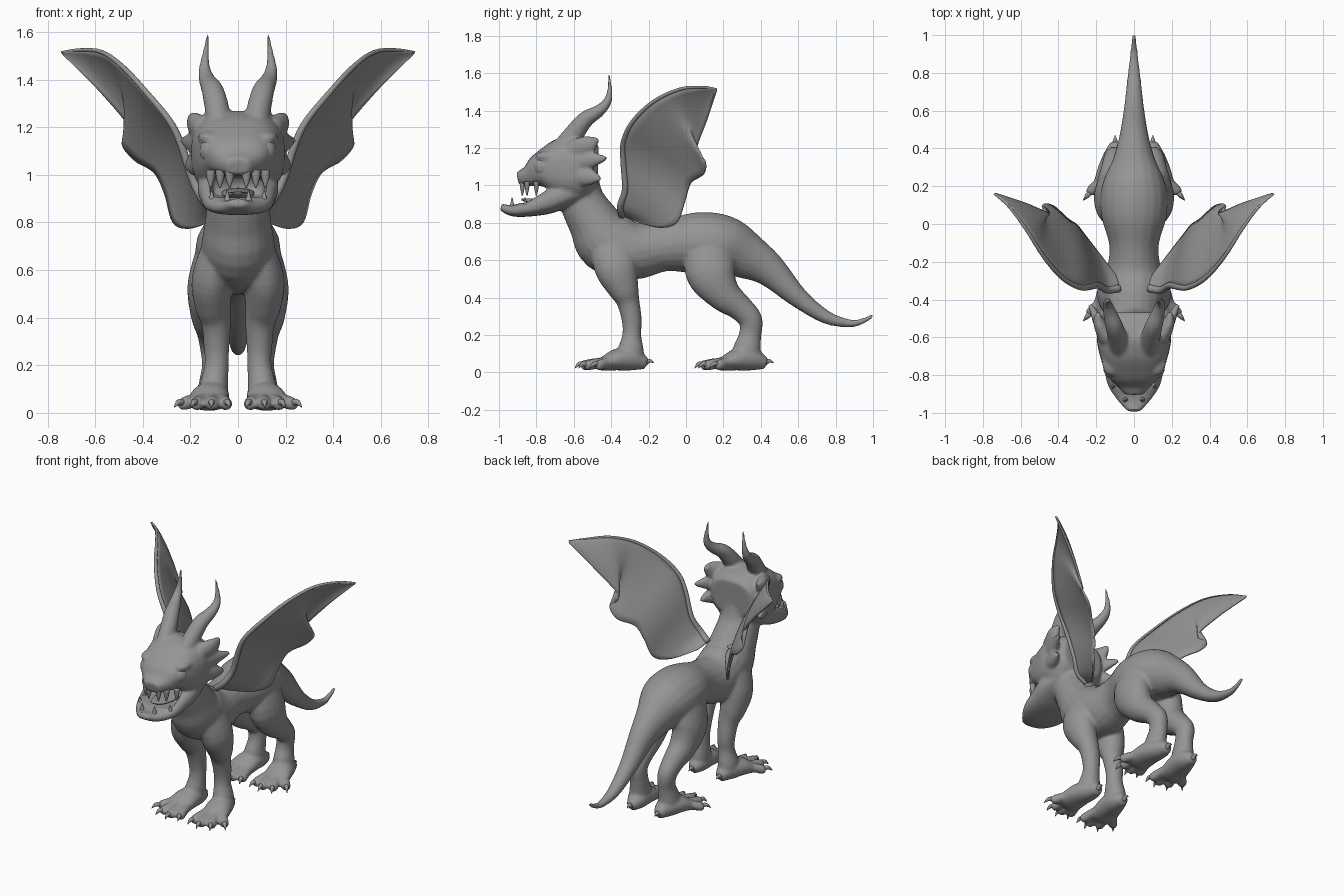
import bpy, bmesh, math
from mathutils import Vector

if "Cube" in bpy.data.objects:
    bpy.data.objects.remove(bpy.data.objects["Cube"])

grey = bpy.data.materials.new("stone_grey")
grey.use_nodes = True
grey.diffuse_color = (0.3, 0.3, 0.3, 1)
grey.node_tree.nodes["Principled BSDF"].inputs["Base Color"].default_value = (0.3, 0.3, 0.3, 1)


def spline(pts, steps):
    """Catmull-Rom samples through tuples of any size."""
    p = [pts[0]] + list(pts) + [pts[-1]]
    out = []
    for a, b, c, d in zip(p, p[1:], p[2:], p[3:]):
        for i in range(steps):
            t = i / steps
            out.append([0.5 * (2 * q + (r - o) * t + (2 * o - 5 * q + 4 * r - s) * t * t
                               + (3 * q - o - 3 * r + s) * t ** 3) for o, q, r, s in zip(a, b, c, d)])
    return out + [list(pts[-1])]


def loft(bm, stations, side=1, power=1.0, sides=20, steps=4):
    """Closed tube through stations (x, y, z, radius across, radius along)."""
    st = spline(stations, steps)
    mid = [Vector((s[0] * side, s[1], s[2])) for s in st]
    rings = []
    for i, s in enumerate(st):
        tan = (mid[min(i + 1, len(mid) - 1)] - mid[max(i - 1, 0)]).normalized()
        across = Vector((1, 0, 0))
        across = (across - tan * across.dot(tan)).normalized()
        up = tan.cross(across)
        ring = []
        for k in range(sides):
            a = math.tau * k / sides
            c, w = [math.copysign(abs(f) ** power, f) for f in (math.cos(a), math.sin(a))]
            ring.append(bm.verts.new(mid[i] + across * c * max(s[3], 0.001) + up * w * max(s[4], 0.001)))
        rings.append(ring)
    for r, q in zip(rings, rings[1:]):
        for k in range(sides):
            n = (k + 1) % sides
            bm.faces.new((r[k], r[n], q[n], q[k]))
    bm.faces.new(rings[0][::-1])
    bm.faces.new(rings[-1])


def ball(bm, at, size, side=1):
    made = bmesh.ops.create_uvsphere(bm, u_segments=24, v_segments=16, radius=1)["verts"]
    for v in made:
        v.co = Vector([c * s for c, s in zip(v.co, size)]) + Vector((at[0] * side, at[1], at[2]))


def finish(bm, name):
    bmesh.ops.recalc_face_normals(bm, faces=bm.faces)
    me = bpy.data.meshes.new(name)
    bm.to_mesh(me)
    bm.free()
    me.materials.append(grey)
    for f in me.polygons:
        f.use_smooth = True
    ob = bpy.data.objects.new(name, me)
    bpy.context.collection.objects.link(ob)
    return ob


skin, claws, eyes, teeth = [bmesh.new() for _ in range(4)]

# neck, trunk and tail: y, z, half width, half depth
spine = [(-.57, 1.05, .11, .1), (-.555, .92, .125, .12), (-.49, .8, .14, .14), (-.42, .7, .155, .17),
         (-.28, .65, .15, .155), (-.12, .675, .13, .135), (.05, .69, .175, .165), (.2, .68, .17, .16),
         (.33, .62, .115, .125), (.45, .545, .08, .09), (.6, .4, .055, .055), (.75, .295, .038, .036),
         (.88, .262, .023, .021), (.95, .277, .016, .015), (1, .305, .01, .01)]
loft(skin, [(0,) + s for s in spine])

# skull and lower jaw
skull = [(-.47, 1.1, .14, .11), (-.52, 1.1, .18, .15), (-.6, 1.09, .198, .18), (-.7, 1.085, .18, .155),
         (-.78, 1.075, .15, .1), (-.84, 1.05, .105, .058), (-.9, 1.035, .05, .035)]
jaw = [(-.53, .99, .14, .06), (-.65, .95, .17, .07), (-.75, .91, .16, .066),
       (-.85, .875, .14, .043), (-.93, .865, .09, .03), (-.99, .885, .035, .018)]
for part in (skull, jaw):
    loft(skin, [(0,) + s for s in part], power=.75, sides=28)

horn = [(.075, -.68, 1.17, .05, .06), (.085, -.61, 1.26, .052, .055), (.105, -.54, 1.35, .047, .045),
        (.128, -.47, 1.395, .036, .034), (.14, -.425, 1.44, .026, .025), (.137, -.408, 1.5, .016, .016),
        (.125, -.412, 1.6, .005, .005)]
front_leg = [(.08, -.4, .7, .07, .12), (.11, -.375, .56, .085, .115), (.105, -.335, .45, .076, .085),
             (.092, -.31, .38, .063, .062), (.09, -.29, .28, .054, .054), (.09, -.29, .2, .051, .051),
             (.1, -.295, .12, .06, .07), (.105, -.3, .06, .06, .07)]
hind_leg = [(.1, .12, .7, .07, .12), (.122, .13, .54, .09, .135), (.12, .2, .42, .08, .095),
            (.11, .29, .345, .065, .07), (.105, .345, .28, .056, .064), (.1, .343, .2, .051, .06),
            (.105, .325, .12, .06, .075), (.105, .32, .06, .06, .07)]
foot = [(.1, -.21, .045, .03, .03), (.1, -.27, .065, .06, .055), (.115, -.36, .07, .08, .06),
        (.13, -.44, .045, .085, .038), (.135, -.48, .035, .07, .02)]
toe_tips = [(.05, -.53), (.11, -.55), (.175, -.53), (.23, -.47)]


def build_foot(side, dy):
    loft(skin, [(x, y + dy, z, a, b) for x, y, z, a, b in foot], side)
    for x, y in toe_tips:
        bx, by = .115 + (x - .13) * .5, -.4
        mx, my = (x + bx) / 2, (y + by) / 2
        loft(skin, [(bx, by + dy, .055, .03, .03), (mx, my + dy, .05, .028, .028),
                    (x, y + dy, .036, .028, .028), (x + (x - bx) * .12, y + dy - .012, .033, .014, .014)], side)
        ex, ey = x + (x - bx) * .6, y - .045
        loft(claws, [(x, y + dy, .042, .015, .015), ((x + ex) / 2, (y + ey) / 2 + dy, .045, .012, .012),
                     (ex, ey + dy, .022, .001, .001)], side, sides=10)
    # heel claw
    loft(claws, [(.1, -.22 + dy, .05, .017, .017), (.1, -.195 + dy, .062, .011, .011),
                 (.1, -.17 + dy, .05, .001, .001)], side, sides=10)


# frill tips, from the top of the cheek downwards
frill = [(.19, -.47, 1.25), (.235, -.425, 1.145), (.215, -.455, 1.035)]

for side in (1, -1):
    loft(skin, horn, side)
    loft(skin, front_leg, side)
    loft(skin, hind_leg, side)
    build_foot(side, 0)
    build_foot(side, .64)
    for x, y, z in frill:
        zb = 1.12 + (z - 1.14) * .6
        loft(skin, [(.14, -.6, zb, .05, .06), (.185, -.52, (z + zb) / 2, .032, .05), (x, y, z, .012, .012)], side)
    # nostril and brow swellings
    ball(skin, (.035, -.875, 1.05), (.03, .03, .028), side)
    ball(skin, (.12, -.735, 1.155), (.05, .07, .03), side)
    ball(eyes, (.112, -.762, 1.1), (.05, .057, .056), side)
    # upper and lower teeth
    for x, y in ((.035, -.875), (.075, -.85), (.115, -.8)):
        loft(teeth, [(x, y, 1.02, .02, .016), (x, y, .985, .016, .012), (x, y, .945, .003, .003)], side, sides=10)
    for x, y in ((.045, -.93), (.11, -.86)):
        loft(teeth, [(x, y, .88, .016, .014), (x, y, .9, .012, .01), (x, y, .935, .002, .002)], side, sides=10)

# mouth hollow
hollow = bmesh.new()
loft(hollow, [(0, -1.02, .955, .115, .045), (0, -.85, .95, .118, .047), (0, -.74, .95, .115, .045),
              (0, -.66, .95, .1, .035)], power=.4, sides=24)
cutter = finish(hollow, "mouth_cutter")
cutter.hide_render = True
cutter.hide_viewport = True

body = finish(skin, "body")
remesh = body.modifiers.new("blend", "REMESH")
remesh.mode = "VOXEL"
remesh.voxel_size = 0.009
remesh.use_smooth_shade = True
relax = body.modifiers.new("relax", "SMOOTH")
relax.factor, relax.iterations = 0.5, 8
cut = body.modifiers.new("mouth", "BOOLEAN")
cut.operation, cut.object, cut.solver = "DIFFERENCE", cutter, "MANIFOLD"

finish(claws, "claws")
finish(eyes, "eyes")
finish(teeth, "teeth")

tongue = bmesh.new()
loft(tongue, [(0, -.65, .925, .07, .02), (0, -.76, .915, .065, .018), (0, -.84, .918, .045, .012),
              (0, -.88, .925, .015, .004)])
finish(tongue, "tongue")

# wings: a cupped membrane between leading and trailing edges
leading = [(.08, -.34, .84), (.14, -.35, .89), (.19, -.325, .98), (.24, -.335, 1.13), (.29, -.335, 1.23),
           (.38, -.285, 1.34), (.48, -.17, 1.45), (.57, -.03, 1.515), (.66, .09, 1.525), (.74, .16, 1.515)]
trailing = [(.1, -.27, .81), (.2, -.14, .775), (.27, -.05, .8), (.305, -.005, .92), (.35, .025, 1.01),
            (.43, .095, 1.06), (.485, .1, 1.13), (.45, .055, 1.19), (.57, .105, 1.34), (.735, .16, 1.505)]
for side, name in ((1, "left_wing"), (-1, "right_wing")):
    bm = bmesh.new()
    rows = []
    for a, b in zip(spline(leading, 6), spline(trailing, 6)):
        a, b = Vector(a), Vector(b)
        row = []
        for k in range(11):
            u = k / 10
            p = a.lerp(b, u) + Vector((-.5, .4, .4)) * (b - a).length * .3 * u * (1 - u)
            row.append(bm.verts.new((p.x * side, p.y, p.z)))
        rows.append(row)
    for r, q in zip(rows, rows[1:]):
        for k in range(10):
            bm.faces.new((r[k], r[k + 1], q[k + 1], q[k]))
    wing = finish(bm, name)
    thick = wing.modifiers.new("thickness", "SOLIDIFY")
    thick.thickness, thick.offset = 0.012, 0
    arm = bmesh.new()
    radii = [.03 - .0025 * i for i in range(len(leading))]
    loft(arm, [p + (r * .7, r * .7) for p, r in zip(leading, radii)], side, sides=12)
    finish(arm, name + "_arm")
